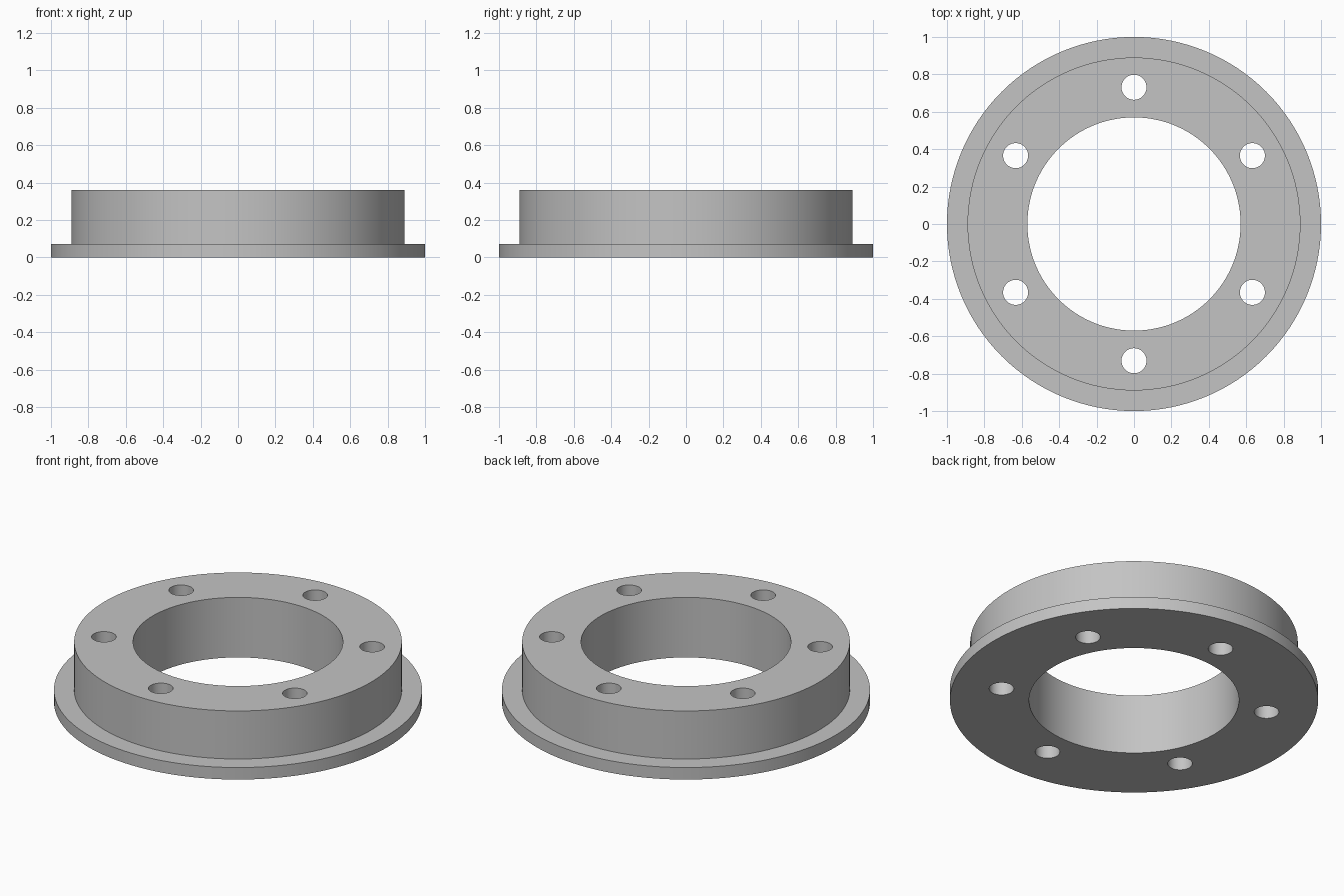
import bpy
import bmesh
from math import cos, sin, tau, radians
from mathutils import Matrix

SEGMENTS = 128
BORE, BODY, FLANGE = 0.57, 0.89, 1.0
FLANGE_TOP, BODY_TOP = 0.072, 0.36
BOLT_CIRCLE, BOLT_RADIUS, BOLT_COUNT = 0.731, 0.067, 6

cube = bpy.data.objects.get("Cube")
if cube:
    bpy.data.objects.remove(cube, do_unlink=True)

grey = bpy.data.materials.new("plain grey")
grey.use_nodes = True
colour = (0.55, 0.55, 0.55, 1)
grey.diffuse_color = colour
grey.node_tree.nodes["Principled BSDF"].inputs["Base Color"].default_value = colour


def make_object(name, bm):
    bmesh.ops.recalc_face_normals(bm, faces=bm.faces)
    mesh = bpy.data.meshes.new(name)
    bm.to_mesh(mesh)
    bm.free()
    mesh.materials.append(grey)
    obj = bpy.data.objects.new(name, mesh)
    bpy.context.collection.objects.link(obj)
    return obj


def lathe(name, profile):
    """Turn a closed (radius, height) profile about the z axis."""
    bm = bmesh.new()
    rings = []
    for i in range(SEGMENTS):
        a = tau * i / SEGMENTS
        rings.append([bm.verts.new((r * cos(a), r * sin(a), z)) for r, z in profile])
    count = len(profile)
    for i, ring in enumerate(rings):
        after = rings[(i + 1) % SEGMENTS]
        for j in range(count):
            k = (j + 1) % count
            bm.faces.new((ring[j], after[j], after[k], ring[k]))
    return make_object(name, bm)


# Stepped ring: wide thin flange with a raised body and open bore
ring = lathe("flanged_ring", [
    (BORE, 0), (FLANGE, 0), (FLANGE, FLANGE_TOP),
    (BODY, FLANGE_TOP), (BODY, BODY_TOP), (BORE, BODY_TOP)])

# Cutter for the six through holes
bm = bmesh.new()
for i in range(BOLT_COUNT):
    a = radians(90) + tau * i / BOLT_COUNT
    place = Matrix.Translation((BOLT_CIRCLE * cos(a), BOLT_CIRCLE * sin(a), BODY_TOP / 2))
    bmesh.ops.create_cone(bm, cap_ends=True, segments=48, radius1=BOLT_RADIUS,
                          radius2=BOLT_RADIUS, depth=BODY_TOP * 2, matrix=place)
cutter = make_object("bolt_hole_cutter", bm)
cutter.hide_render = True

# Drill the holes, then discard the cutter
drill = ring.modifiers.new("bolt_holes", "BOOLEAN")
drill.operation = "DIFFERENCE"
drill.solver = "EXACT"
drill.object = cutter
bpy.ops.object.select_all(action="DESELECT")
ring.select_set(True)
bpy.context.view_layer.objects.active = ring
bpy.ops.object.modifier_apply(modifier=drill.name)
bpy.data.objects.remove(cutter, do_unlink=True)
bpy.ops.object.shade_smooth_by_angle(angle=radians(30))
